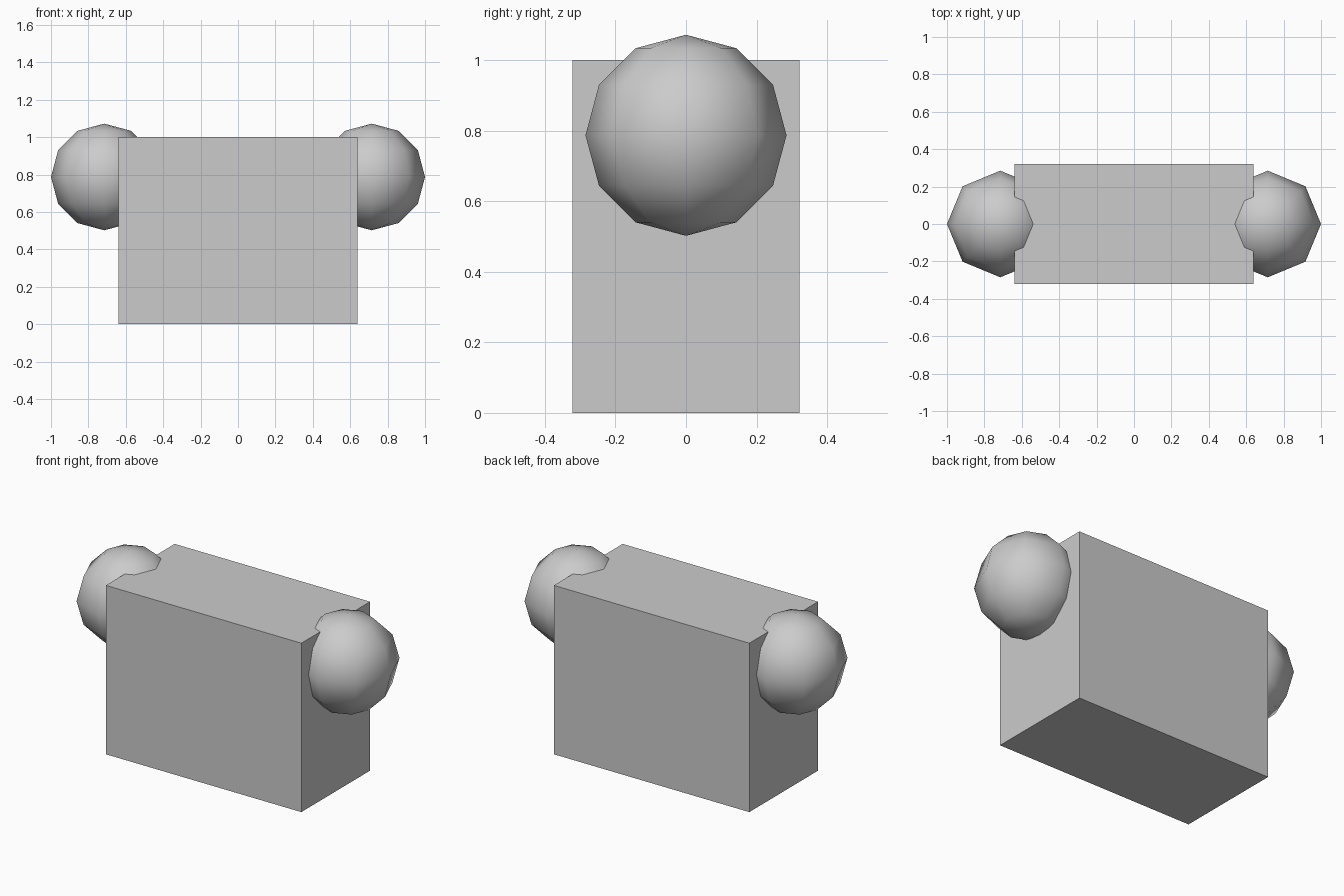
import bpy

if "Cube" in bpy.data.objects:
    bpy.data.objects.remove(bpy.data.objects["Cube"])

# Main block body
bpy.ops.mesh.primitive_cube_add(size=1, location=(0, 0, 0.5))
body = bpy.context.object
body.name = "body_block"
body.scale = (1.28, 0.643, 1.0)
bpy.ops.object.transform_apply(location=False, rotation=False, scale=True)


# Low-poly round shoulder on each side, sunk into the block
def shoulder(name, side):
    bpy.ops.mesh.primitive_uv_sphere_add(
        segments=8, ring_count=6, radius=0.285, location=(side * 0.715, 0, 0.787))
    bpy.context.object.name = name
    bpy.ops.object.shade_smooth()


for name, side in (("left_shoulder", -1), ("right_shoulder", 1)):
    shoulder(name, side)
